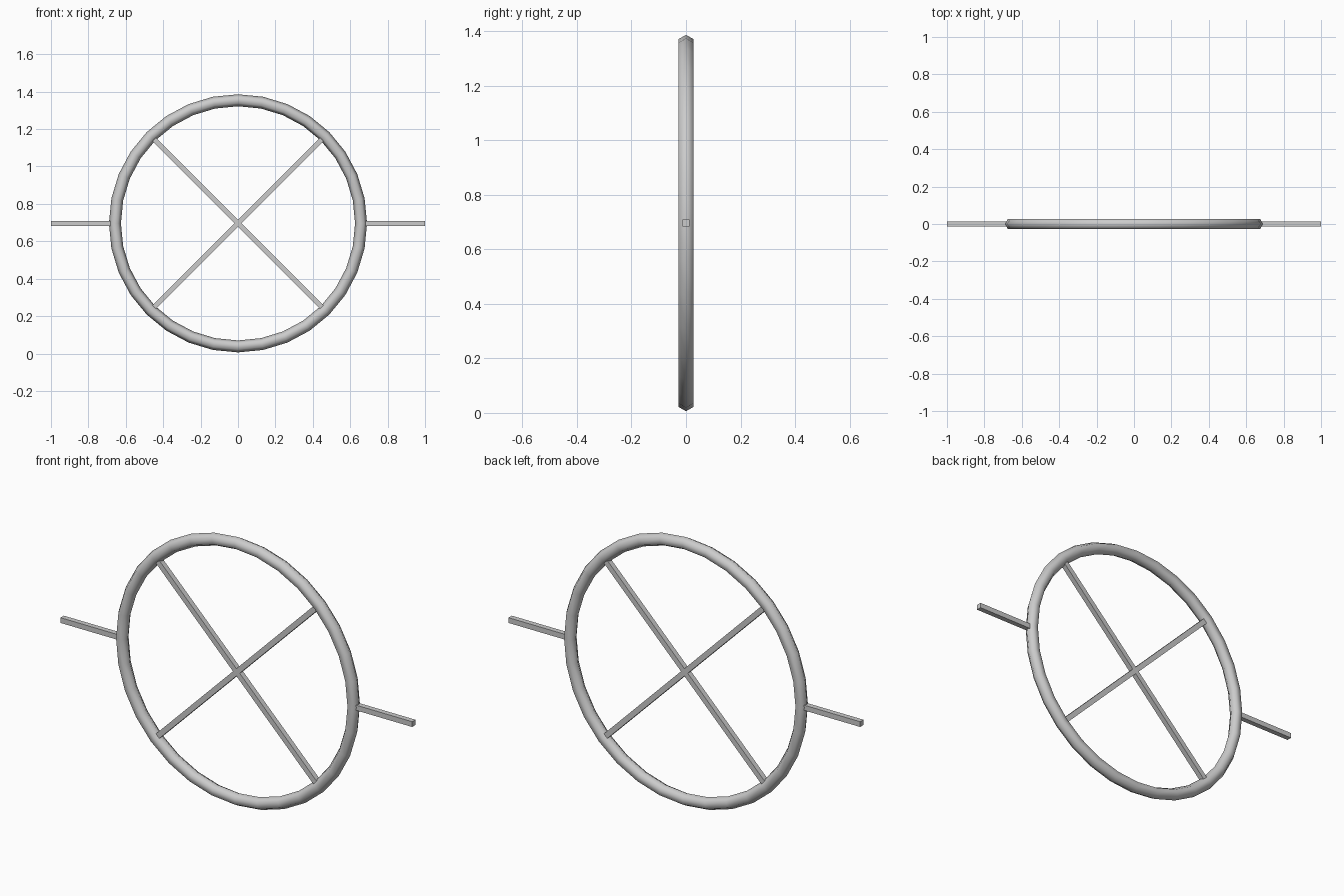
import bpy
from math import radians, cos, sin, pi
from mathutils import Matrix, Vector

if "Cube" in bpy.data.objects:
    bpy.data.objects.remove(bpy.data.objects["Cube"])

CENTER = Vector((0, 0, 0.696))
RADIUS = 0.658   # ring centreline
TUBE = 0.032     # six-sided tube
BAR = 0.027      # square bar thickness


def bar(name, start, end, angle):
    """Square bar lying on a line through the ring centre, at an angle in XZ."""
    bpy.ops.mesh.primitive_cube_add(size=1)
    ob = bpy.context.object
    ob.name = name
    turn = Matrix.Rotation(-angle, 4, 'Y')
    place = Matrix.Translation(((start + end) / 2, 0, 0))
    size = Matrix.Diagonal((end - start, BAR, BAR, 1))
    ob.data.transform(turn @ place @ size)
    ob.location = CENTER
    return ob


# Ring: upright torus with a hexagonal section
bpy.ops.mesh.primitive_torus_add(major_segments=32, minor_segments=6,
                                 major_radius=RADIUS, minor_radius=TUBE)
ring = bpy.context.object
ring.name = "ring"
ring.data.transform(Matrix.Rotation(radians(90), 4, 'X'))
ring.location = CENTER
bpy.ops.object.shade_smooth()

# Crossed spokes, ending inside the tube
for name, angle in (("spoke_rising", 45), ("spoke_falling", -45)):
    bar(name, -RADIUS + 0.01, RADIUS - 0.01, radians(angle))

# Side axle stubs
for name, angle in (("axle_right", 0), ("axle_left", 180)):
    bar(name, RADIUS, 1.0, radians(angle))
